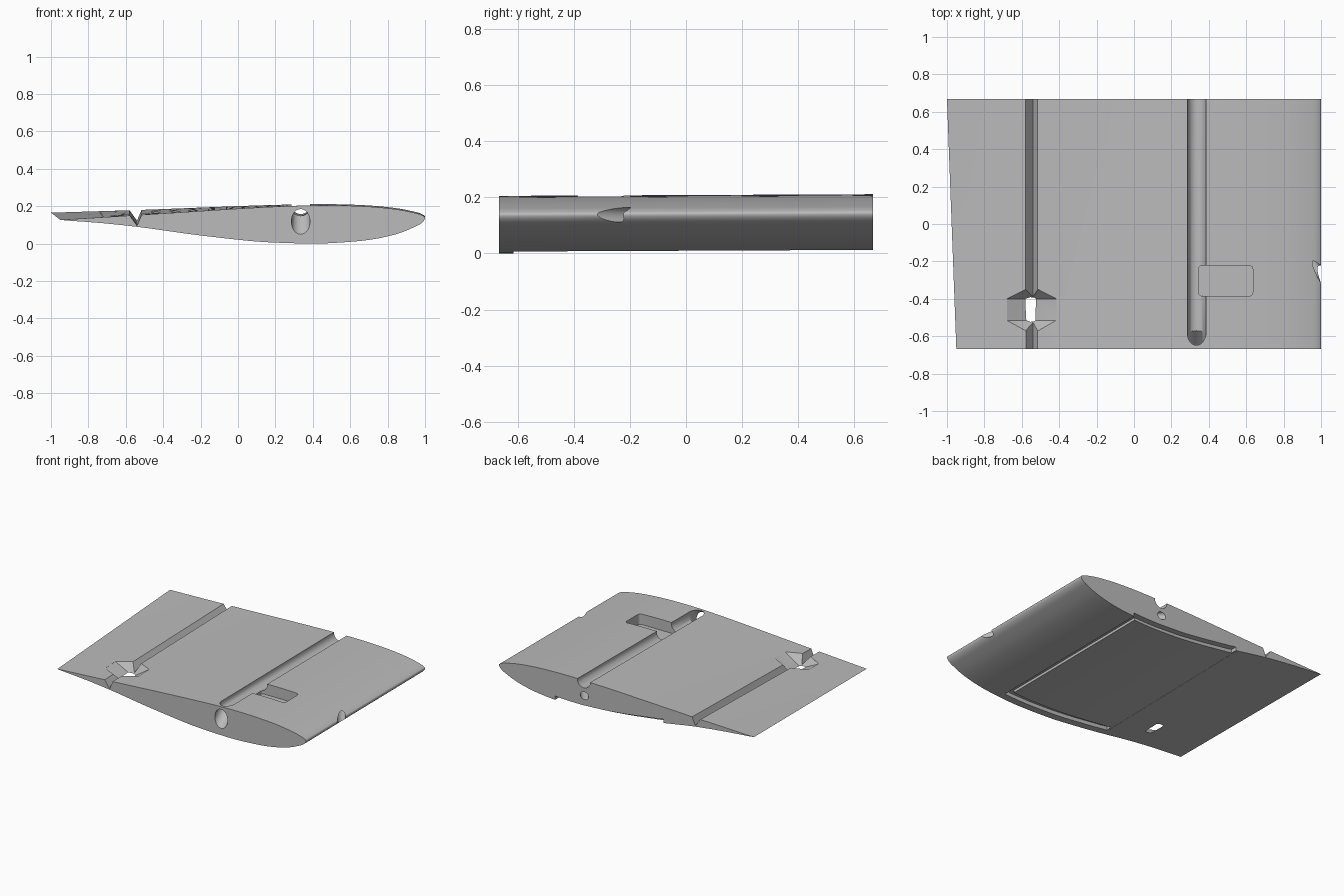
import bpy, bmesh, math
from mathutils import Vector

if "Cube" in bpy.data.objects:
    bpy.data.objects.remove(bpy.data.objects["Cube"])

HALF = 0.667  # half of the span

# Single flat grey
grey = bpy.data.materials.new("light grey")
grey.use_nodes = True
grey.diffuse_color = (0.5, 0.5, 0.5, 1)
grey.node_tree.nodes["Principled BSDF"].inputs["Base Color"].default_value = (0.5, 0.5, 0.5, 1)

UPPER = [(-.95, .127), (-.5, .155), (0, .187), (.3, .202), (.5, .205), (.7, .198),
         (.85, .183), (.95, .163), (.987, .15), (1, .137)]
LOWER = [(.987, .115), (.95, .092), (.85, .052), (.7, .02), (.5, .003), (.35, .001),
         (.15, .008), (0, .021), (-.25, .05), (-.5, .085), (-.72, .109), (-.95, .126)]


def smooth_path(pts, steps=5):
    """Catmull-Rom curve through the points."""
    p = [Vector(q) for q in pts]
    p = [p[0] * 2 - p[1]] + p + [p[-1] * 2 - p[-2]]
    out = []
    for a, b, c, d in zip(p, p[1:], p[2:], p[3:]):
        for i in range(steps):
            t = i / steps
            out.append(0.5 * (2 * b + (c - a) * t + (2 * a - 5 * b + 4 * c - d) * t * t
                              + (3 * b - a - 3 * c + d) * t ** 3))
    return out + [p[-2]]


def twist(x, y):
    """Upward shift of the section toward the rear end."""
    s = (y + HALF) / (2 * HALF)
    return s * (.006 + .034 * max(0, (.4 - x) / 1.4) ** 1.2)


def bottom(x, y):
    for (a, za), (b, zb) in zip(LOWER, LOWER[1:]):
        if b <= x <= a:
            return za + (zb - za) * (a - x) / (a - b) + twist(x, y)


def make(name, bm):
    bmesh.ops.recalc_face_normals(bm, faces=bm.faces)
    me = bpy.data.meshes.new(name)
    bm.to_mesh(me)
    bm.free()
    ob = bpy.data.objects.new(name, me)
    bpy.context.collection.objects.link(ob)
    me.materials.append(grey)
    return ob


def loft(name, rings):
    """Solid through closed rings with equal point counts."""
    bm = bmesh.new()
    loops = [[bm.verts.new(p) for p in r] for r in rings]
    n = len(loops[0])
    for a, b in zip(loops, loops[1:]):
        for i in range(n):
            j = (i + 1) % n
            bm.faces.new((a[i], a[j], b[j], b[i]))
    bm.faces.new(loops[0])
    bm.faces.new(loops[-1])
    return make(name, bm)


def tube(name, path, r, sides=32):
    """Round rod mitred along a path lying in one plane with the side vector."""
    path = [Vector(p) for p in path]
    rings = []
    for i, p in enumerate(path):
        d0 = (p - path[max(i - 1, 0)]).normalized()
        d1 = (path[min(i + 1, len(path) - 1)] - p).normalized()
        d = (d0 + d1).normalized()
        side = d.cross(Vector((0, 0, 1))).normalized()
        up = side.cross(d)
        rings.append([p + r * (side * math.cos(a) + up * math.sin(a))
                      for a in (math.tau * k / sides for k in range(sides))])
    return loft(name, rings)


def ribbon(name, x0, x1, y0, y1, d0, d1):
    """Cutter following the underside; depth runs from d0 to d1."""
    rings = []
    for i in range(17):
        t = i / 16
        x, d = x0 + (x1 - x0) * t, d0 + (d1 - d0) * t
        rings.append([(x, y0, bottom(x, y0) - .03), (x, y1, bottom(x, y1) - .03),
                      (x, y1, bottom(x, y1) + d), (x, y0, bottom(x, y0) + d)])
    return loft(name, rings)


# Wing body
outline = smooth_path(UPPER + LOWER)[:-1]


def section(y):
    s = (y + HALF) / (2 * HALF)
    return [(x - .05 * s * max(0, (-.54 - x) / .41), y, z + twist(x, y)) for x, z in outline]


wing = loft("wing_section", [section(-HALF + 2 * HALF * i / 6) for i in range(7)])
cutters = []

# Hinge groove, a V running the full span
vee = [(-.54, .096), (-.622, .211), (-.489, .216)]
cutters.append(loft("hinge_cutter", [[(x, y, z + twist(-.54, y)) for x, z in vee]
                                     for y in (-.7, .7)]))

# Horn recess across the hinge, with a slit through the skin
bm = bmesh.new()
rim = [(sx, y) for y in (-.4, -.515) for sx in (-.68, -.415)]
rim += [(x, y) for y in (-.35, -.57) for x in (-.58, -.512)]
for x, y in rim:
    z = .155 + .065 * (x + .5) + twist(x, y)
    bm.verts.new((x, y, z))
    bm.verts.new((x, y, z + .1))
for x in (-.55, -.537):
    for y in (-.4, -.515):
        bm.verts.new((x, y, .085))
bmesh.ops.convex_hull(bm, input=bm.verts)
cutters.append(make("horn_cutter", bm))

# Round channel on top that dives out through the front face
cutters.append(tube("channel_cutter", [(.335, -.8, -.015), (.335, -.59, .195),
                                       (.335, .75, .209)], .05))

# Slanted cable tunnel from the rear face to the leading edge
cutters.append(tube("tunnel_cutter", [(.27, .75, .1), (1.04, -.326, .142)], .027))

# Shallow tray beside the channel, with rounded corners
tray = []
for cx, cy, a0 in ((.615, -.242, 0), (.365, -.242, 90), (.365, -.365, 180), (.615, -.365, 270)):
    for k in range(5):
        a = math.radians(a0 + k * 22.5)
        tray.append((cx + .02 * math.cos(a), cy + .02 * math.sin(a)))
cutters.append(loft("tray_cutter", [[(x, y, z) for x, y in tray] for z in (.13, .3)]))

# Underside panel recess and its U-shaped groove
cutters.append(ribbon("panel_cutter", .54, -.3, -.6, .7, .008, .001))
cutters.append(ribbon("groove_front_cutter", .56, -.29, -.615, -.575, .026, .026))
cutters.append(ribbon("groove_back_cutter", .56, -.29, .625, .71, .026, .026))
cutters.append(ribbon("groove_span_cutter", .56, .52, -.615, .71, .026, .026))

# Cut everything out of the body
bpy.context.view_layer.objects.active = wing
for c in cutters:
    c.hide_render = True
    m = wing.modifiers.new(c.name, "BOOLEAN")
    m.operation, m.solver, m.object = "DIFFERENCE", "EXACT", c
    bpy.ops.object.modifier_apply(modifier=m.name)
    bpy.data.objects.remove(c)

bpy.ops.object.select_all(action="DESELECT")
wing.select_set(True)
bpy.ops.object.shade_smooth_by_angle(angle=math.radians(30))
